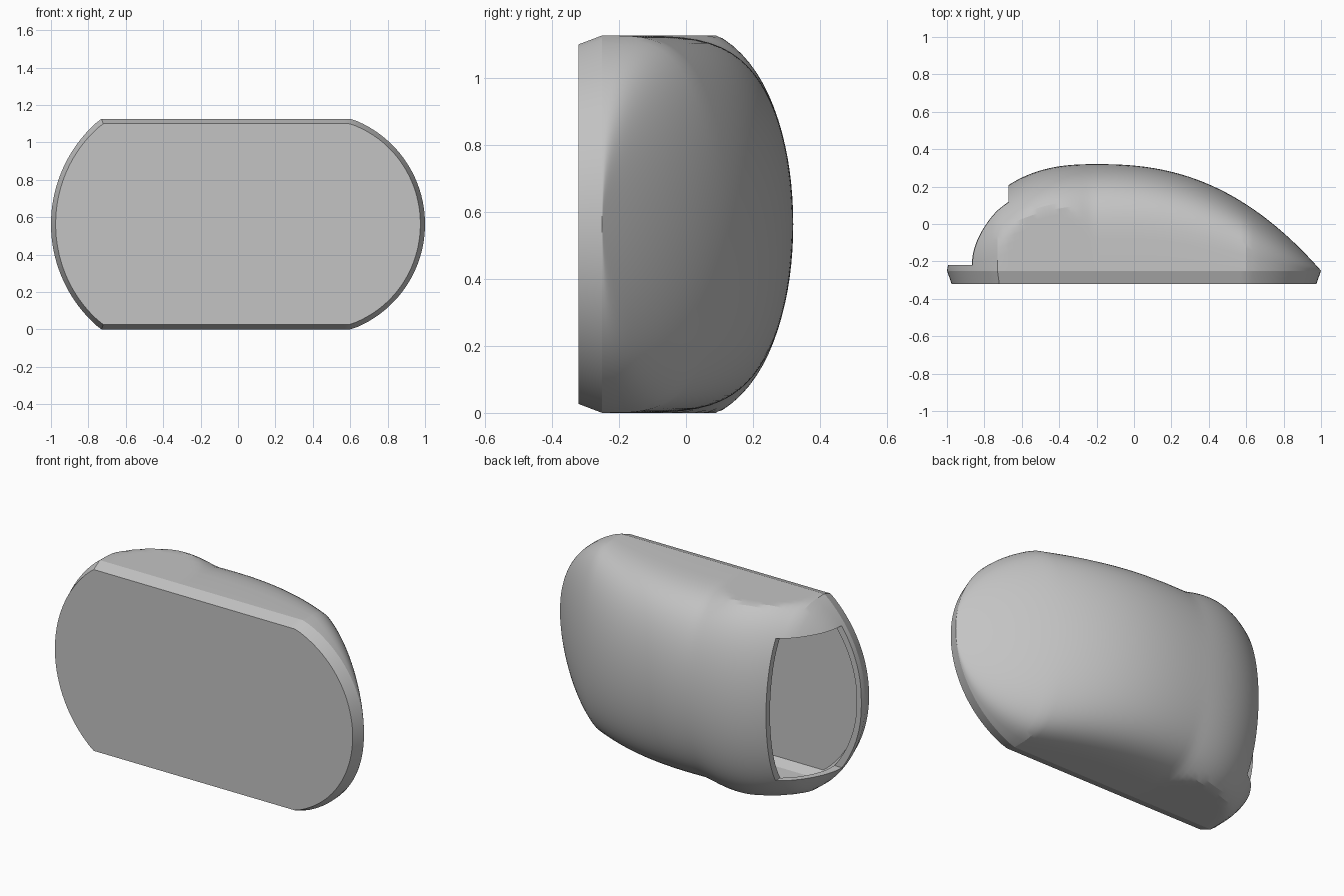
import bpy, bmesh
from math import sin, cos, pi, sqrt

cube = bpy.data.objects.get("Cube")
if cube:
    bpy.data.objects.remove(cube)

HALF = 0.563      # half height of the flat-topped outline
RIM_Y = -0.25     # back edge of the bevelled rim
FRONT_Y = -0.32   # front plane

grey = bpy.data.materials.new("housing grey")
grey.use_nodes = True
colour = (0.55, 0.55, 0.55, 1)
grey.diffuse_color = colour
grey.node_tree.nodes["Principled BSDF"].inputs["Base Color"].default_value = colour


def half_height(x):
    """Arc ends joined by a straight run, with a swell behind the sharp corners."""
    if x < -0.73:
        return sqrt(max(0, 0.727 ** 2 - (x + 0.273) ** 2))
    if x > 0.6:
        return min(HALF, sqrt(max(0, 0.599 ** 2 - (x - 0.401) ** 2)))
    k = (x + 0.73) / 0.5
    return HALF + (0.05 * sin(pi * k) if k < 1 else 0)


def depth(x):
    """Bulge of the dome behind the rim."""
    if x > -0.2:
        return 0.57 * (1 - min(1, (x + 0.2) / 1.2) ** 2.4)
    return 0.57 * (1 - min(1, (-0.2 - x) / 0.8) ** 2.6) ** 0.75


def section(x, steps=44):
    """Closed loop: front bottom, over the dome, front top."""
    h, d = half_height(x), depth(x)
    power = 2 / (2.4 + 2.1 * max(0, 1 - x * x) ** 1.3)
    fx, fz = x * (1 - 0.025 * x * x), min(h, HALF) * 0.953
    loop = [(fx, FRONT_Y, HALF - fz)]
    for i in range(steps + 1):
        u = pi * i / steps
        z = max(-HALF, min(HALF, -h * cos(u)))
        loop.append((x, RIM_Y + d * max(0, sin(u)) ** power, HALF + z))
    loop.append((fx, FRONT_Y, HALF + fz))
    return loop


def housing_solid(name):
    """Loft the sections from end to end."""
    xs = [-1 + 0.27 * (i / 18) ** 2 for i in range(18)]
    xs += [-0.73 + 1.33 * i / 44 for i in range(44)]
    xs += [1 - 0.4 * (1 - i / 22) ** 2 for i in range(23)]
    bm = bmesh.new()
    rings = [[bm.verts.new(p) for p in section(x)] for x in xs]
    for a, b in zip(rings, rings[1:]):
        for i in range(len(a)):
            j = (i + 1) % len(a)
            bm.faces.new((a[i], a[j], b[j], b[i]))
    bmesh.ops.remove_doubles(bm, verts=bm.verts, dist=0.0002)
    bmesh.ops.recalc_face_normals(bm, faces=bm.faces)
    mesh = bpy.data.meshes.new(name)
    bm.to_mesh(mesh)
    bm.free()
    mesh.materials.append(grey)
    obj = bpy.data.objects.new(name, mesh)
    bpy.context.collection.objects.link(obj)
    return obj


def cut(target, cutter):
    mod = target.modifiers.new("cut", 'BOOLEAN')
    mod.operation = 'DIFFERENCE'
    mod.solver = 'EXACT'
    mod.object = cutter
    bpy.context.view_layer.objects.active = target
    bpy.ops.object.modifier_apply(modifier=mod.name)
    bpy.data.objects.remove(cutter)


housing = housing_solid("mirror_housing")

# Hollow interior
cavity = housing_solid("cavity_cutter")
cavity.hide_render = True
for v in cavity.data.vertices:
    v.co.x *= 0.965
    v.co.y = (v.co.y - FRONT_Y) * 0.9 + FRONT_Y + 0.03
    v.co.z = (v.co.z - HALF) * 0.94 + HALF
bpy.context.view_layer.update()
cut(housing, cavity)

# Side opening behind the rim
bpy.ops.mesh.primitive_cube_add(size=1, location=(-1.17, 0.28, 0.565))
opening = bpy.context.object
opening.name = "opening_cutter"
opening.scale = (1, 1, 0.84)
opening.hide_render = True
bpy.context.view_layer.update()
cut(housing, opening)

# Smooth dome with crisp rim and opening edges
bpy.ops.object.select_all(action='DESELECT')
housing.select_set(True)
bpy.context.view_layer.objects.active = housing
bpy.ops.object.shade_smooth_by_angle(angle=0.3)
